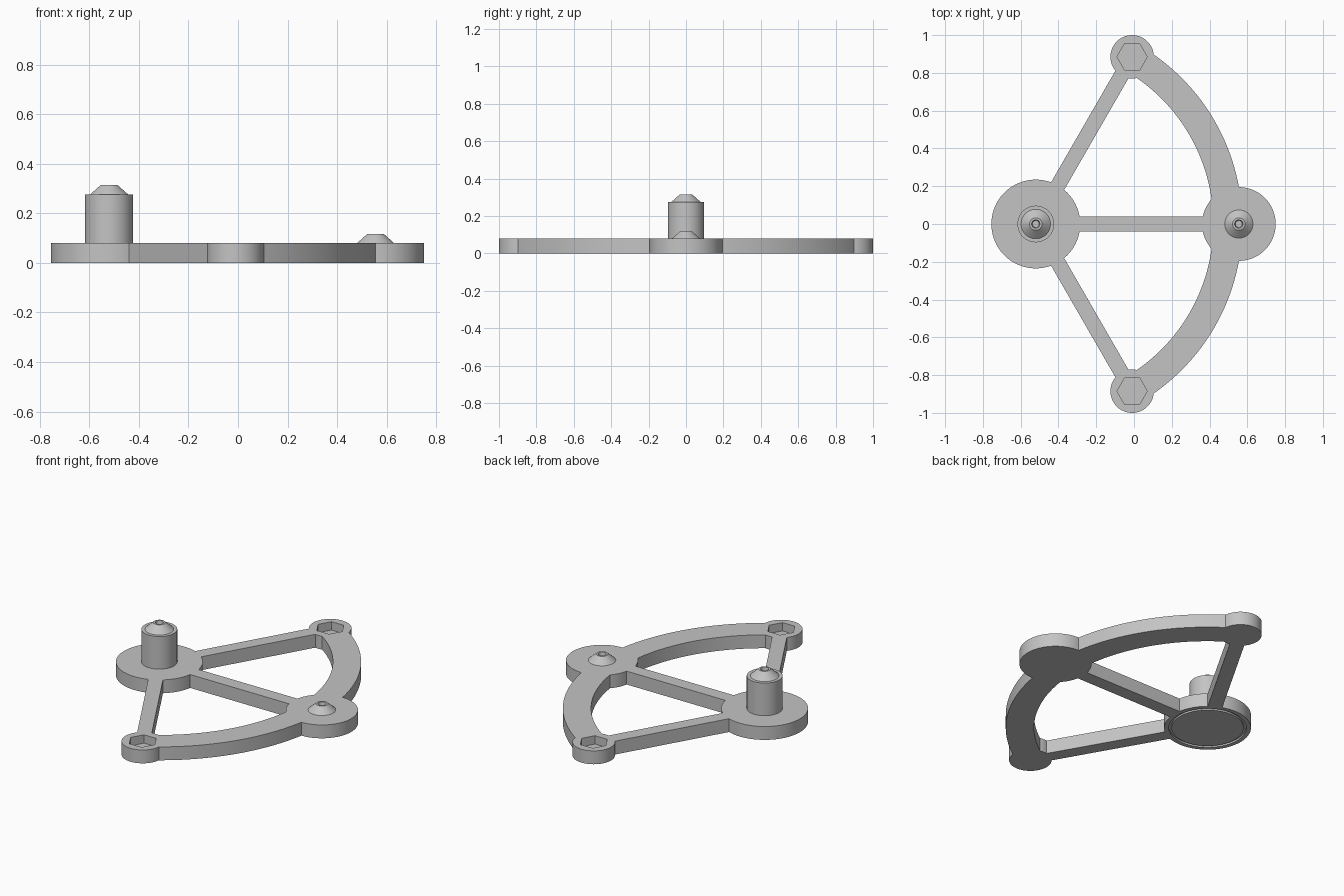
import bpy
from math import sin, cos, pi, radians
from mathutils import Vector

cube = bpy.data.objects.get("Cube")
if cube:
    bpy.data.objects.remove(cube, do_unlink=True)

grey = bpy.data.materials.new("plain grey")
grey.use_nodes = True
colour = (0.55, 0.55, 0.55, 1)
grey.diffuse_color = colour
grey.node_tree.nodes["Principled BSDF"].inputs["Base Color"].default_value = colour

THICK = 0.08
HUB = Vector((-0.52, 0))
BOSS = Vector((0.555, 0))
ENDS = [Vector((-0.01, s * 0.885)) for s in (1, -1)]


def make(name, verts, faces):
    mesh = bpy.data.meshes.new(name)
    mesh.from_pydata(verts, [], faces)
    mesh.materials.append(grey)
    obj = bpy.data.objects.new(name, mesh)
    bpy.context.collection.objects.link(obj)
    return obj


def prism(name, outline, z0=0.0, z1=THICK):
    """Extrude a counter-clockwise outline between two heights."""
    n = len(outline)
    verts = [(p[0], p[1], z) for z in (z0, z1) for p in outline]
    faces = [tuple(reversed(range(n))), tuple(range(n, 2 * n))]
    faces += [(i, (i + 1) % n, n + (i + 1) % n, n + i) for i in range(n)]
    return make(name, verts, faces)


def arc(centre, r, a0, a1, n):
    return [centre + r * Vector((cos(a0 + (a1 - a0) * i / n), sin(a0 + (a1 - a0) * i / n)))
            for i in range(n + 1)]


def circle(centre, r, n=96):
    return arc(centre, r, 0, 2 * pi, n)[:-1]


def bar(name, a, b, width):
    d = (b - a).normalized()
    side = Vector((-d.y, d.x)) * width / 2
    return prism(name, [a - side, b - side, b + side, a + side])


def lathe(name, centre, profile, n=64):
    """Revolve (radius, height) pairs, bottom first, and close both ends."""
    verts = [(p.x, p.y, z) for r, z in profile for p in circle(centre, r, n)]
    last = (len(profile) - 1) * n
    faces = [tuple(reversed(range(n))), tuple(range(last, last + n))]
    for k in range(0, last, n):
        faces += [(k + i, k + (i + 1) % n, k + n + (i + 1) % n, k + n + i) for i in range(n)]
    return make(name, verts, faces)


def combine(target, other, operation):
    mod = target.modifiers.new("join", 'BOOLEAN')
    mod.operation = operation
    mod.solver = 'EXACT'
    mod.object = other
    bpy.context.view_layer.objects.active = target
    bpy.ops.object.modifier_apply(modifier=mod.name)
    bpy.data.objects.remove(other, do_unlink=True)


# Flat frame: hub, curved rim, bosses and spokes
frame = prism("frame", circle(HUB, 0.235))
sweep = radians(60)
rim = prism("rim", arc(HUB, 1.093, -sweep, sweep, 80) + arc(HUB, 0.94, sweep, -sweep, 80))
parts = [bar("middle_spoke", HUB, BOSS, 0.08), rim, prism("boss", circle(BOSS, 0.195))]
for end in ENDS:
    parts += [bar("side_spoke", HUB, end, 0.08), prism("end_boss", circle(end, 0.115, 64))]
for part in parts:
    combine(frame, part, 'UNION')

# Hexagonal pockets in the end bosses
for end in ENDS:
    combine(frame, prism("pocket_cutter", circle(end, 0.08, 6), 0.03, 0.2), 'DIFFERENCE')

# Shallow ring groove under the hub
groove = prism("groove_cutter", circle(HUB, 0.21), -0.05, 0.01)
combine(groove, prism("groove_core", circle(HUB, 0.195), -0.1, 0.1), 'DIFFERENCE')
combine(frame, groove, 'DIFFERENCE')


# Tapered tips with a small dimple on top
def tip(z):
    return [(0.078, z), (0.033, z + 0.04), (0.022, z + 0.04), (0.018, z + 0.02)]


post = lathe("post", HUB, [(0.097, THICK - 0.01), (0.097, 0.275)] + tip(0.275))
locating_cone = lathe("locating_cone", BOSS, [(0.078, THICK - 0.01)] + tip(THICK - 0.003))

# Smooth round walls, keep crisp edges
bpy.ops.object.select_all(action='DESELECT')
for obj in (frame, post, locating_cone):
    obj.select_set(True)
bpy.context.view_layer.objects.active = frame
bpy.ops.object.shade_smooth_by_angle(angle=radians(25))
